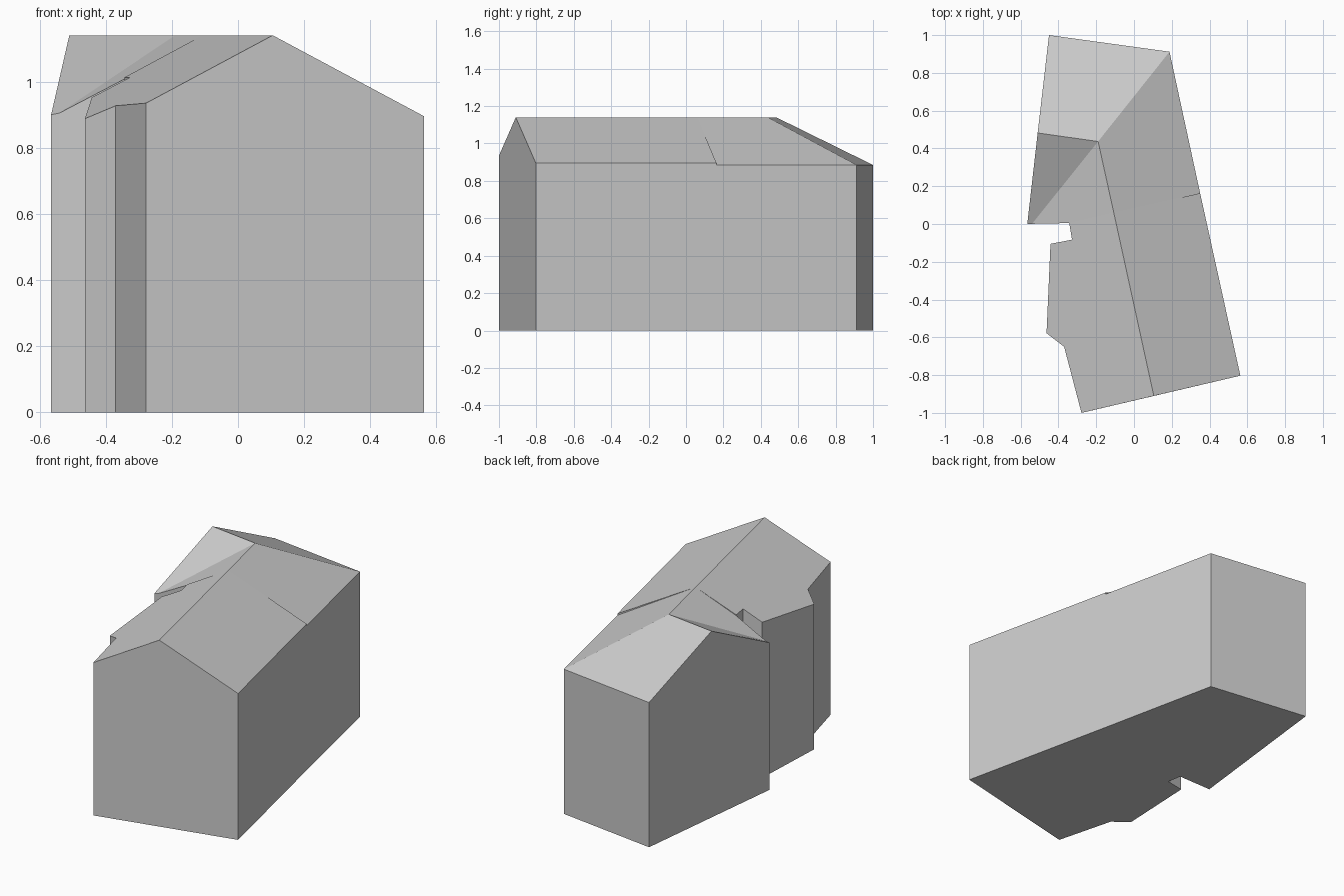
import bpy, bmesh

cube = bpy.data.objects.get("Cube")
if cube:
    bpy.data.objects.remove(cube, do_unlink=True)

grey = bpy.data.materials.new("light_grey")
grey.use_nodes = True
colour = (0.6, 0.6, 0.6, 1)
grey.diffuse_color = colour
grey.node_tree.nodes["Principled BSDF"].inputs["Base Color"].default_value = colour

RIDGE = 1.14


def house(name, outline, ridge, slopes):
    """Walls under an outline of top points; outline points without height
    sit on the ridge line and are skipped at floor level."""
    bm = bmesh.new()
    top = {k: bm.verts.new(p) for k, p in {**outline, **ridge}.items()}
    floor = {k: bm.verts.new((p[0], p[1], 0)) for k, p in outline.items()
             if k not in ridge}
    keys = list(floor)
    gables = {(a, b): k for a, k, b in GABLES}
    for a, b in zip(keys, keys[1:] + keys[:1]):
        peak = [top[gables[a, b]]] if (a, b) in gables else []
        bm.faces.new([floor[a], floor[b], top[b]] + peak + [top[a]])
    bm.faces.new([floor[k] for k in reversed(keys)])
    for slope in slopes:
        bm.faces.new([top[k] for k in slope.split()])
    bmesh.ops.recalc_face_normals(bm, faces=bm.faces)
    mesh = bpy.data.meshes.new(name)
    bm.to_mesh(mesh)
    bm.free()
    mesh.materials.append(grey)
    obj = bpy.data.objects.new(name, mesh)
    bpy.context.collection.objects.link(obj)


# Wall ends and the ridge point standing between them
GABLES = [("front_west", "ridge_front", "front_east"),
          ("joint_east", "ridge_joint", "joint_west"),
          ("joint_west", "ridge_joint", "joint_east"),
          ("wing_north", "ridge_wing", "wing_south")]

# Front range with stepped west wall
house("front_range",
      {"front_west": (-0.278, -1.0, 0.935),
       "front_east": (0.563, -0.803, 0.895),
       "joint_east": (0.35, 0.163, 0.895),
       "joint_west": (-0.343, 0.005, 1.013),
       "notch": (-0.328, -0.083, 1.012),
       "bay_north": (-0.442, -0.105, 0.952),
       "bay_south": (-0.463, -0.578, 0.888),
       "bay_end": (-0.37, -0.65, 0.927)},
      {"ridge_front": (0.105, -0.91, RIDGE),
       "ridge_joint": (-0.107, 0.06, RIDGE)},
      ["ridge_front front_east joint_east ridge_joint",
       "ridge_joint joint_west notch bay_north bay_south bay_end front_west ridge_front"])

# Rear range with hipped corner and gabled west wing
house("rear_range",
      {"joint_west": (-0.343, 0.005, 1.008),
       "joint_east": (0.35, 0.163, 0.885),
       "north_east": (0.188, 0.912, 0.885),
       "wing_north": (-0.45, 1.0, 0.885),
       "wing_south": (-0.565, 0.0, 0.90),
       "valley": (-0.54, 0.001, 0.905)},
      {"ridge_joint": (-0.107, 0.06, RIDGE),
       "ridge_corner": (-0.19, 0.437, RIDGE),
       "ridge_wing": (-0.51, 0.482, RIDGE)},
      ["ridge_joint joint_east north_east ridge_corner",
       "ridge_corner north_east wing_north ridge_wing",
       "ridge_wing wing_south valley ridge_corner",
       "ridge_corner valley joint_west ridge_joint"])
